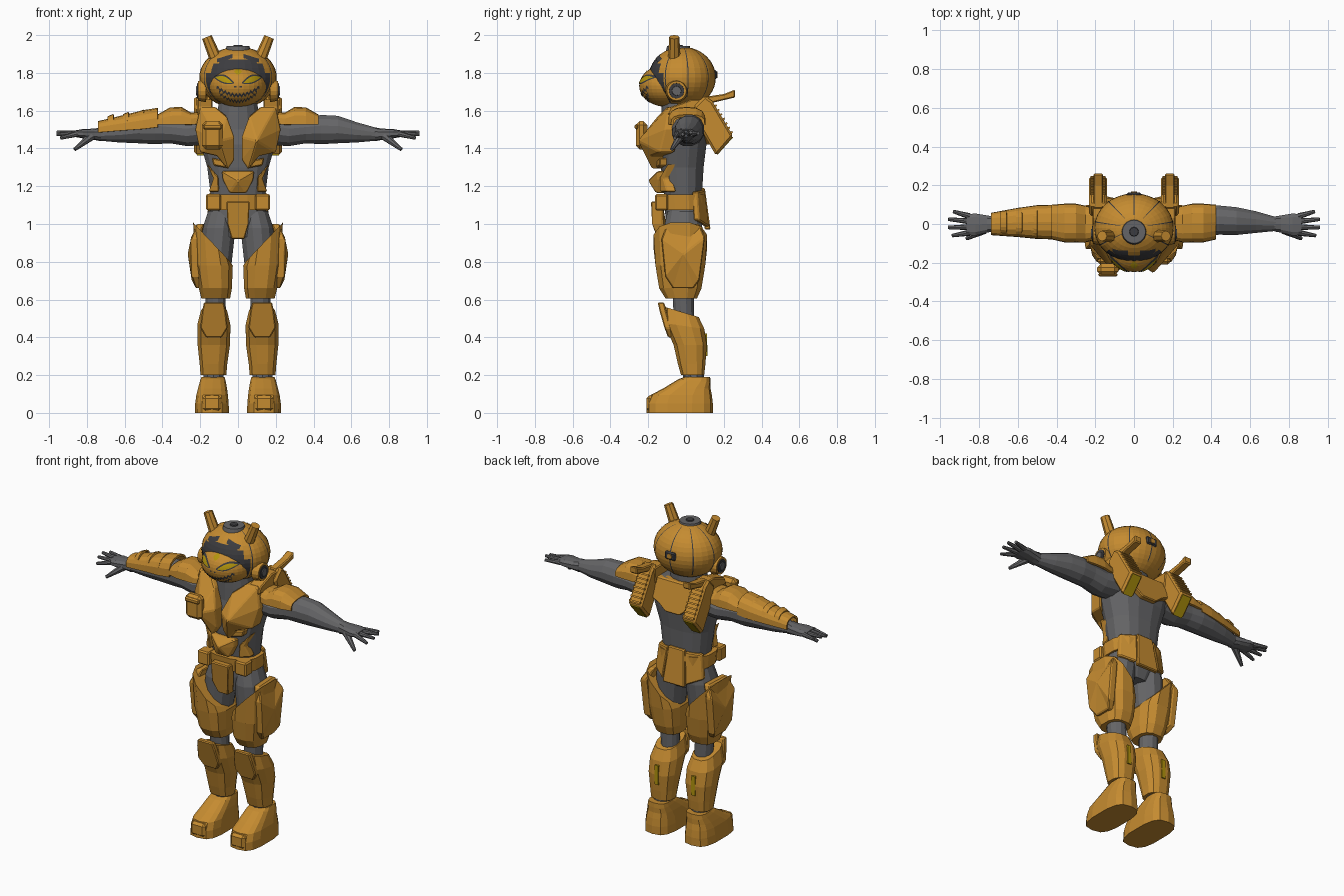
import bpy, bmesh, math
from mathutils import Vector


def material(name, rgb):
    m = bpy.data.materials.new(name)
    m.diffuse_color = (*rgb, 1)
    return m


GOLD = material("gold_armour", (0.56, 0.26, 0.03))
GREY = material("grey_suit", (0.13, 0.13, 0.135))
DARK = material("dark_trim", (0.045, 0.045, 0.05))
YELLOW = material("yellow_glow", (0.45, 0.30, 0.004))


def finish(name, bm, mats, bevel=0, thick=0):
    bmesh.ops.recalc_face_normals(bm, faces=bm.faces)
    me = bpy.data.meshes.new(name)
    bm.to_mesh(me)
    bm.free()
    ob = bpy.data.objects.new(name, me)
    bpy.context.collection.objects.link(ob)
    for m in (mats if isinstance(mats, list) else [mats]):
        me.materials.append(m)
    if thick:
        mod = ob.modifiers.new("thickness", 'SOLIDIFY')
        mod.thickness, mod.offset = thick, -1
    if bevel:
        mod = ob.modifiers.new("chamfer", 'BEVEL')
        mod.width, mod.segments = bevel, 1
    return ob


def loft(name, rings, mat, s=1, n=12, axis='z', p=1.0, arc=None, thick=0):
    """Rings are (x, y, z, radius a, radius b, tilt a, tilt b) along one axis."""
    bm = bmesh.new()
    rows = []
    for r in rings:
        x, y, z, ra, rb, ta, tb = (tuple(r) + (0, 0))[:7]
        row = []
        for i in range(n):
            if arc:
                t = math.radians(arc[0] + (arc[1] - arc[0]) * i / (n - 1))
            else:
                t = 2 * math.pi * (i + 0.5) / n
            a = math.copysign(abs(math.cos(t)) ** p, math.cos(t)) * ra
            b = math.copysign(abs(math.sin(t)) ** p, math.sin(t)) * rb
            co = (x + a, y + b, z + ta * a + tb * b) if axis == 'z' else (x, y + a, z + b)
            row.append(bm.verts.new((s * co[0], co[1], co[2])))
        rows.append(row)
    for r0, r1 in zip(rows, rows[1:]):
        for i in range(n - 1 if arc else n):
            j = (i + 1) % n
            bm.faces.new((r0[i], r0[j], r1[j], r1[i]))
    if not arc:
        bm.faces.new(rows[0])
        bm.faces.new(rows[-1])
    return finish(name, bm, mat, thick=thick)


def plate(name, pts, push, mat, s=1, apex=None, bevel=0.006):
    """Outline extruded by push, with an optional raised centre point."""
    bm = bmesh.new()
    front = [bm.verts.new((s * x, y, z)) for x, y, z in pts]
    back = [bm.verts.new((s * (x + push[0]), y + push[1], z + push[2])) for x, y, z in pts]
    n = len(pts)
    tip = bm.verts.new((s * apex[0], apex[1], apex[2])) if apex else None
    for i in range(n):
        j = (i + 1) % n
        bm.faces.new((front[i], front[j], back[j], back[i]))
        if tip:
            bm.faces.new((front[i], front[j], tip))
    if not tip:
        bm.faces.new(front)
    bm.faces.new(back)
    return finish(name, bm, mat, bevel=bevel)


def side_plate(name, yz, x0, x1, mat, s=1, bevel=0.006):
    return plate(name, [(x0, y, z) for y, z in yz], (x1 - x0, 0, 0), mat, s, None, bevel)


def box(name, c, d, mat, s=1, bevel=0.008):
    x, y, z = c
    a, b, h = d[0] / 2, d[1] / 2, d[2] / 2
    return plate(name, [(x - a, y - b, z - h), (x + a, y - b, z - h), (x + a, y - b, z + h),
                        (x - a, y - b, z + h)], (0, d[1], 0), mat, s, None, bevel)


def tube(name, p0, p1, r0, r1, mat, s=1, n=8):
    p0, p1 = Vector((s * p0[0], *p0[1:])), Vector((s * p1[0], *p1[1:]))
    d = p1 - p0
    bm = bmesh.new()
    bmesh.ops.create_cone(bm, cap_ends=True, segments=n, radius1=r0, radius2=r1, depth=d.length)
    rot = d.to_track_quat('Z', 'Y')
    for v in bm.verts:
        v.co = rot @ v.co + (p0 + p1) / 2
    return finish(name, bm, mat)


def ellipsoid(name, c, r, mats, rule=None):
    bm = bmesh.new()
    bmesh.ops.create_uvsphere(bm, u_segments=32, v_segments=20, radius=1)
    for v in bm.verts:
        v.co = Vector([c[i] + v.co[i] * r[i] for i in range(3)])
    if rule:
        for f in bm.faces:
            f.material_index = rule(f.calc_center_median())
    return finish(name, bm, mats)


# helmet with a dark opening behind the face mask
HC, HR = (0, -0.02, 1.775), (0.205, 0.178, 0.163)
FC, FR = (0, -0.10, 1.732), (0.152, 0.148, 0.112)
ellipsoid("helmet", HC, HR, [GOLD, DARK],
          lambda c: int(c.y < -0.05 and (c.x / 0.172) ** 2 + ((c.z - 1.75) / 0.125) ** 2 < 1))
ellipsoid("face_mask", FC, FR, GOLD)


def face_strip(name, x0, x1, low, high, lift, mat, s=1, n=12, c=FC, r=FR):
    """Thin strip wrapped on the front of an ellipsoid between two curves."""
    bm = bmesh.new()
    rows = []
    for i in range(n + 1):
        t = i / n
        x = x0 + (x1 - x0) * t
        col = []
        for k in range(4):
            z = low(t) + (high(t) - low(t)) * k / 3
            q = max(0.02, 1 - (x / r[0]) ** 2 - ((z - c[2]) / r[2]) ** 2)
            col.append(bm.verts.new((s * x, c[1] - r[1] * math.sqrt(q) - lift, z)))
        rows.append(col)
    for a, b in zip(rows, rows[1:]):
        for k in range(3):
            bm.faces.new((a[k], a[k + 1], b[k + 1], b[k]))
    finish(name, bm, mat)


# slanted eyes, zigzag mouth, brow windows and forehead mark
bulge = lambda t: math.sin(math.pi * t)
zig = lambda t: 0.007 * (1 if round(t * 24) % 2 else -1)
smile = lambda t: 1.668 + 0.045 * (2 * t - 1) ** 2
for s in (-1, 1):
    face_strip("eye_rim", 0.02, 0.128, lambda t: 1.744 + 0.03 * t - 0.016 * bulge(t),
               lambda t: 1.75 + 0.03 * t + 0.026 * bulge(t), 0.003, DARK, s)
    face_strip("eye", 0.03, 0.12, lambda t: 1.747 + 0.028 * t - 0.01 * bulge(t),
               lambda t: 1.749 + 0.028 * t + 0.019 * bulge(t), 0.006, YELLOW, s)
    face_strip("brow_window", 0.03, 0.11, lambda t: 1.878 - 0.022 * t,
               lambda t: 1.9 - 0.025 * t, 0.004, DARK, s, c=HC, r=HR)
    face_strip("nostril", 0.008, 0.02, lambda t: 1.722, lambda t: 1.73, 0.004, DARK, s, n=2)
face_strip("mouth_upper", -0.115, 0.115, lambda t: smile(t) + 0.006 + zig(t),
           lambda t: smile(t) + 0.02 + zig(t), 0.004, DARK, n=24)
face_strip("mouth_lower", -0.1, 0.1, lambda t: smile(t) - 0.024 - zig(t),
           lambda t: smile(t) - 0.014 - zig(t), 0.004, DARK, n=24)
face_strip("forehead_mark", -0.02, 0.02, lambda t: 1.806 - 0.016 * bulge(t),
           lambda t: 1.806 + 0.016 * bulge(t), 0.004, YELLOW, n=8)

# helmet seams run down from the crown
for k in range(-3, 4):
    lon = math.radians(90 + 40 * k)
    bm = bmesh.new()
    rows = []
    for i in range(13):
        lat = math.radians(70 - i * 9)
        rows.append([bm.verts.new([HC[j] + 1.012 * HR[j] * d for j, d in enumerate(
            (math.cos(lat) * math.cos(lon + e), math.cos(lat) * math.sin(lon + e), math.sin(lat)))])
            for e in (-0.017, 0.017)])
    for a, b in zip(rows, rows[1:]):
        bm.faces.new((a[0], a[1], b[1], b[0]))
    finish("helmet_seam", bm, DARK)
tube("crown_disc", (0, -0.04, 1.91), (0, -0.04, 1.942), 0.068, 0.06, GREY, n=20)
tube("crown_button", (0, -0.04, 1.94), (0, -0.04, 1.948), 0.025, 0.022, DARK, n=12)
box("rear_port", (0, 0.153, 1.79), (0.075, 0.02, 0.05), DARK)
tube("rear_lens", (0, 0.15, 1.79), (0, 0.168, 1.79), 0.018, 0.016, GOLD, n=10)
loft("neck", [(0, -0.02, 1.5, 0.13, 0.11), (0, -0.03, 1.58, 0.115, 0.1), (0, -0.03, 1.66, 0.1, 0.1)], GREY, n=14)

# body suit
loft("torso", [(0, -0.02, 0.93, 0.09, 0.08), (0, -0.01, 1.02, 0.155, 0.1), (0, -0.015, 1.14, 0.145, 0.1),
               (0, -0.02, 1.3, 0.165, 0.115), (0, -0.015, 1.42, 0.2, 0.125), (0, -0.005, 1.53, 0.235, 0.115),
               (0, 0, 1.6, 0.16, 0.085)], GREY, n=16, p=0.8)

# belt, abdomen, groin and back plates
loft("belt", [(0, -0.02, 1.075, 0.165, 0.125), (0, -0.025, 1.155, 0.17, 0.13)], GOLD, n=16, p=0.75)
plate("abdomen_plate", [(-0.085, -0.15, 1.28), (0.085, -0.15, 1.28), (0.08, -0.15, 1.235), (0.045, -0.16, 1.165),
      (-0.045, -0.16, 1.165), (-0.08, -0.15, 1.235)], (0, 0.06, 0), GOLD, apex=(0, -0.2, 1.23))
plate("groin_plate", [(-0.062, -0.185, 1.12), (0.062, -0.185, 1.12), (0.055, -0.185, 1.0), (0.035, -0.15, 0.92),
      (-0.035, -0.15, 0.92), (-0.055, -0.185, 1.0)], (0, 0.06, 0), GOLD)
plate("upper_back_plate", [(-0.2, 0.09, 1.6), (0.2, 0.09, 1.6), (0.19, 0.13, 1.5), (0.1, 0.135, 1.46),
      (0.05, 0.14, 1.42), (-0.05, 0.14, 1.42), (-0.1, 0.135, 1.46), (-0.19, 0.13, 1.5)], (0, -0.05, 0), GOLD)
plate("back_skirt", [(-0.055, 0.1, 1.19), (0.055, 0.1, 1.19), (0.075, 0.13, 0.97), (-0.075, 0.13, 0.97)],
      (0, -0.03, 0), GOLD)
box("chest_pouch", (-0.135, -0.235, 1.47), (0.11, 0.06, 0.15), GOLD, bevel=0.02)
box("pouch_flap", (-0.135, -0.262, 1.515), (0.1, 0.02, 0.03), GOLD)

for s in (-1, 1):
    # chest and waist armour
    plate("chest_plate", [(0.06, -0.15, 1.57), (0.12, -0.1, 1.62), (0.2, -0.09, 1.62), (0.225, -0.11, 1.5),
          (0.2, -0.14, 1.38), (0.11, -0.19, 1.36), (0.055, -0.18, 1.29), (0.02, -0.18, 1.34), (0.02, -0.2, 1.46)],
          (0, 0.08, 0), GOLD, s, apex=(0.1, -0.255, 1.44))
    plate("waist_plate", [(0.165, -0.1, 1.32), (0.105, -0.14, 1.25), (0.1, -0.14, 1.17), (0.155, -0.1, 1.17),
          (0.13, -0.12, 1.24)], (0, 0.05, 0), GOLD, s)
    plate("rib_plate", [(0.06, -0.16, 1.335), (0.14, -0.14, 1.35), (0.13, -0.14, 1.31), (0.05, -0.16, 1.295)],
          (0, 0.05, 0), GOLD, s)
    box("belt_pouch", (0.13, -0.13, 1.115), (0.08, 0.07, 0.085), GOLD, s)
    plate("side_skirt", [(0.06, 0.1, 1.18), (0.15, 0.06, 1.17), (0.165, 0.07, 1.02), (0.08, 0.125, 0.985)],
          (0, -0.03, 0), GOLD, s)
    # helmet ear discs and horns
    tube("ear_disc", (0.17, -0.05, 1.705), (0.212, -0.05, 1.705), 0.06, 0.052, GOLD, s, 16)
    tube("ear_ring", (0.2, -0.05, 1.705), (0.216, -0.05, 1.705), 0.042, 0.04, DARK, s, 16)
    tube("ear_cap", (0.2, -0.05, 1.705), (0.222, -0.05, 1.705), 0.028, 0.024, GREY, s, 12)
    tube("horn", (0.112, -0.062, 1.86), (0.165, -0.062, 1.99), 0.034, 0.027, GOLD, s, 8)
    # shoulder strap, thruster with ribs, and fin
    side_plate("shoulder_strap", [(-0.1, 1.58), (-0.08, 1.62), (0.03, 1.66), (0.12, 1.66), (0.11, 1.56)],
               0.135, 0.215, GOLD, s)
    side_plate("thruster", [(0.04, 1.62), (0.1, 1.68), (0.14, 1.65), (0.25, 1.465), (0.16, 1.36), (0.08, 1.5)],
               0.14, 0.232, GOLD, s, 0.012)
    side_plate("thruster_nozzle", [(0.245, 1.462), (0.165, 1.368), (0.163, 1.362), (0.249, 1.458)],
               0.155, 0.217, YELLOW, s, 0)
    for i in range(7):
        y, z = 0.152 + 0.014 * i, 1.63 - 0.0235 * i
        side_plate("thruster_rib", [(y - 0.02, z - 0.012), (y + 0.008, z + 0.004), (y + 0.013, z - 0.005),
                   (y - 0.015, z - 0.021)], 0.148, 0.224, GOLD, s, 0)
    side_plate("thruster_fin", [(0.08, 1.67), (0.2, 1.688), (0.26, 1.712), (0.26, 1.67), (0.09, 1.63)],
               0.16, 0.21, GOLD, s)
    # shoulder cap, arm and hand
    loft("shoulder_cap", [(0.19, 0, 1.54, 0.08, 0.055), (0.25, 0, 1.535, 0.095, 0.055), (0.3, 0.005, 1.54, 0.1, 0.08),
         (0.36, 0.005, 1.54, 0.1, 0.077), (0.425, 0.01, 1.535, 0.09, 0.045)], GOLD, s, 9, 'x', 0.75, (-5, 185), 0.015)
    loft("arm", [(0.17, 0.01, 1.5, 0.09, 0.085), (0.27, 0.01, 1.485, 0.085, 0.075), (0.36, 0.015, 1.495, 0.078, 0.07),
         (0.44, 0.02, 1.5, 0.078, 0.08), (0.53, 0.015, 1.5, 0.074, 0.075), (0.63, 0.01, 1.485, 0.058, 0.055),
         (0.735, 0, 1.475, 0.037, 0.035)], GREY, s, 12, 'x')
    loft("palm", [(0.725, 0, 1.475, 0.04, 0.037), (0.76, 0, 1.475, 0.046, 0.03), (0.82, -0.003, 1.478, 0.06, 0.025),
         (0.865, -0.003, 1.478, 0.055, 0.017)], GREY, s, 10, 'x', 0.8)
    for y0, y1, x1, z1 in ((-0.045, -0.06, 0.94, 1.455), (-0.016, -0.018, 0.96, 1.475),
                           (0.014, 0.025, 0.96, 1.485), (0.04, 0.065, 0.935, 1.48)):
        tube("finger", (0.85, y0, 1.478), (x1, y1, z1), 0.016, 0.009, GREY, s)
    tube("thumb", (0.775, -0.03, 1.465), (0.865, -0.075, 1.395), 0.023, 0.01, GREY, s)
    # legs
    loft("leg", [(0.115, -0.01, 0.48, 0.055, 0.055), (0.12, -0.015, 0.62, 0.055, 0.058), (0.115, -0.02, 0.8, 0.085, 0.095),
         (0.1, -0.015, 0.98, 0.09, 0.105), (0.085, -0.01, 1.07, 0.075, 0.09)], GREY, s)
    loft("thigh_armour", [(0.118, -0.025, 0.605, 0.078, 0.085), (0.12, -0.03, 0.66, 0.09, 0.115),
         (0.128, -0.03, 0.78, 0.103, 0.135), (0.14, -0.03, 0.905, 0.1, 0.145, 1.05, 0)], GOLD, s, 12, p=0.75)
    plate("hip_plate", [(0.22, -0.1, 1.0), (0.21, 0.07, 1.0), (0.25, 0.1, 0.93), (0.245, 0.07, 0.7),
          (0.225, 0.04, 0.66), (0.225, -0.07, 0.66), (0.245, -0.11, 0.72), (0.25, -0.13, 0.92)],
          (-0.04, 0, 0), GOLD, s, apex=(0.266, -0.015, 0.84))
    loft("shin_armour", [(0.13, 0.035, 0.2, 0.07, 0.063), (0.13, 0.03, 0.26, 0.075, 0.075), (0.128, 0.022, 0.36, 0.088, 0.09),
         (0.128, -0.01, 0.46, 0.09, 0.11, 0, -0.15), (0.127, -0.025, 0.535, 0.07, 0.095, 0, -0.3)], GOLD, s, 12, p=0.75)
    plate("knee_plate", [(0.075, -0.15, 0.585), (0.18, -0.15, 0.585), (0.19, -0.14, 0.54), (0.2, -0.115, 0.45),
          (0.17, -0.095, 0.4), (0.085, -0.095, 0.4), (0.055, -0.115, 0.45), (0.065, -0.14, 0.54)],
          (0, 0.035, 0), GOLD, s)
    side_plate("calf_strip", [(0.112, 0.42), (0.113, 0.3), (0.105, 0.3), (0.09, 0.42)], 0.115, 0.14, YELLOW, s, 0)
    tube("ankle", (0.13, 0.04, 0.15), (0.13, 0.04, 0.23), 0.055, 0.055, GREY, s, 10)
    loft("boot", [(0.138, -0.033, 0, 0.092, 0.175), (0.138, -0.033, 0.05, 0.09, 0.175), (0.137, -0.025, 0.095, 0.085, 0.162),
         (0.135, 0.005, 0.13, 0.078, 0.125), (0.133, 0.045, 0.17, 0.068, 0.085, 0, -0.1),
         (0.132, 0.06, 0.19, 0.062, 0.068)], GOLD, s, 14, p=0.65)
    box("toe_cap", (0.138, -0.165, 0.05), (0.1, 0.09, 0.085), GOLD, s, 0.015)

# forearm guard worn on one arm only
loft("forearm_guard", [(0.425, 0.01, 1.53, 0.09, 0.085), (0.5, 0.01, 1.52, 0.088, 0.083), (0.6, 0.008, 1.51, 0.076, 0.068),
     (0.74, 0, 1.495, 0.058, 0.05)], GOLD, -1, 9, 'x', 0.8, (-8, 188), 0.012)
for x, h in ((0.5, 0.087), (0.58, 0.075), (0.66, 0.064)):
    loft("guard_ridge", [(x, 0.008, 1.515, h, h + 0.004), (x + 0.03, 0.008, 1.51, h - 0.004, h - 0.004)],
         GOLD, -1, 9, 'x', 0.8, (20, 160), 0.01)
